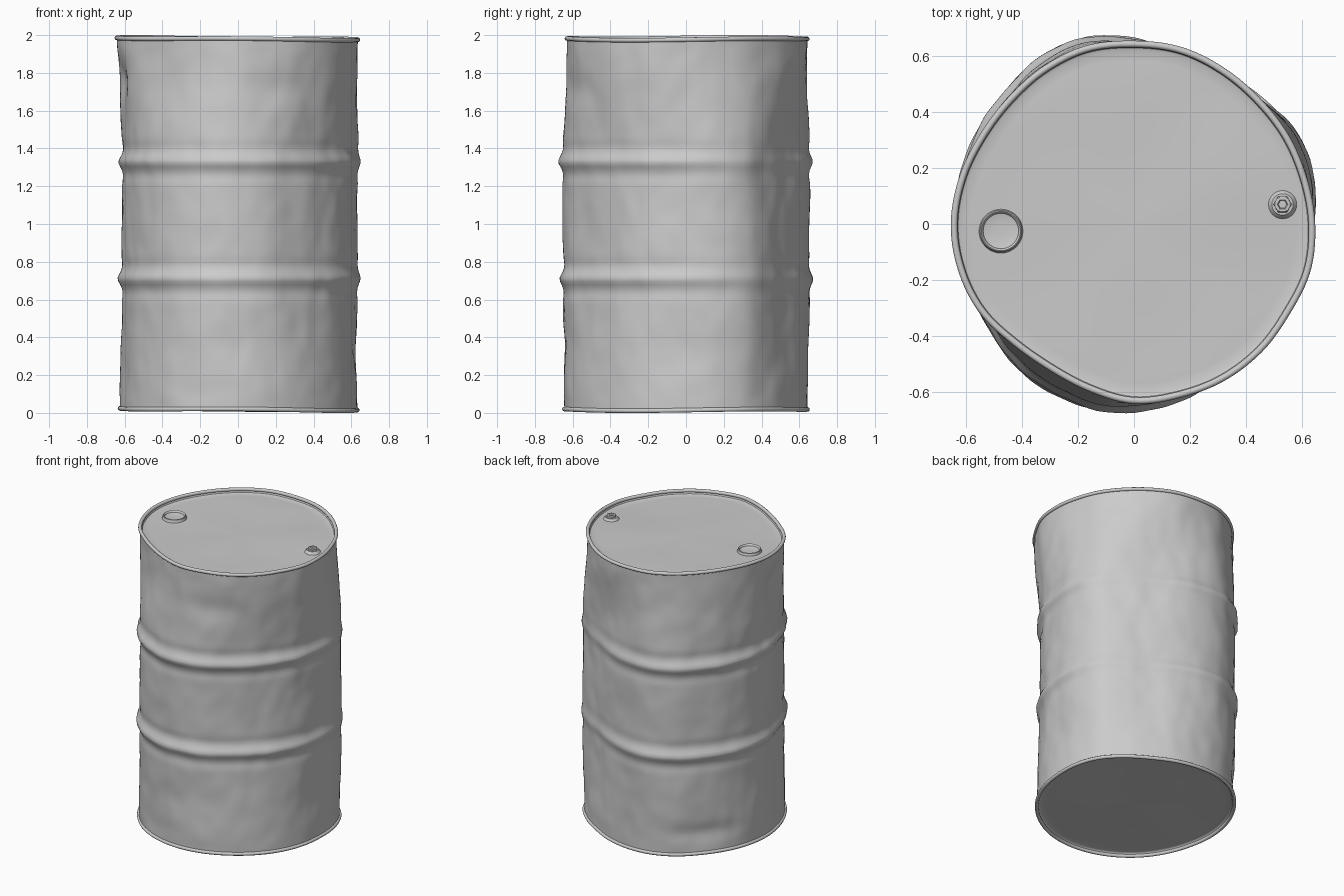
import bpy, bmesh, math
from mathutils import Vector, noise

if "Cube" in bpy.data.objects:
    bpy.data.objects.remove(bpy.data.objects["Cube"])

N = 160
# Radius every 15 degrees, from +x counter-clockwise: dented middle and top rim
MID = [.632, .66, .668, .635, .612, .63, .655, .678, .675, .65, .64, .632,
       .622, .612, .622, .642, .658, .665, .66, .642, .618, .608, .612, .622]
TOP = [.643, .635, .633, .632, .64, .65, .65, .655, .645, .633, .632, .642,
       .65, .645, .632, .607, .60, .615, .638, .638, .642, .642, .638, .648]
BOT = [.5 * m + .322 for m in MID]
# Dents: azimuth, height, angular width, vertical width, depth
DENTS = [(187, 1.76, .17, .11, .04), (78, 1.62, .22, .18, .025), (292, 1.72, .25, .08, .012),
         (2, .34, .3, .15, .014), (135, .17, .35, .06, .015), (232, 1.75, .2, .12, .012),
         (305, .95, .3, .2, .012), (40, 1.2, .2, .12, .01), (275, .4, .25, .15, .012)]


def table(t, a):
    """Smooth periodic lookup of a radius table."""
    f = (a / math.tau * 24) % 24
    i, u = int(f), f % 1
    p0, p1, p2, p3 = (t[(i + k) % 24] for k in (-1, 0, 1, 2))
    return p1 + .5 * u * (p2 - p0 + u * (2*p0 - 5*p1 + 4*p2 - p3 + u * (3*(p1 - p2) + p3 - p0)))


def smooth(t):
    t = max(0, min(1, t))
    return t * t * (3 - 2 * t)


def adiff(a, deg):
    return (a - math.radians(deg) + math.pi) % math.tau - math.pi


def radius(a, z):
    """Battered outer radius of the drum at an angle and height."""
    top, bot = smooth((z - 1.35) / .6), smooth((.6 - z) / .6)
    r = table(MID, a) * (1 - top - bot) + table(TOP, a) * top + table(BOT, a) * bot
    r -= .008
    edge = smooth(min(z, 2 - z) / .12)
    for deg, dz, wa, wz, d in DENTS:
        r -= edge * d * math.exp(-(adiff(a, deg) / wa) ** 2 - ((z - dz) / wz) ** 2)
    # Rolling hoops, flattened on the crushed side
    fade = 1 - .75 * math.exp(-(adiff(a, 45) / .7) ** 2)
    for hz in (1.33, .71):
        r += .02 * fade * math.exp(-((z - hz) / .032) ** 2)
        r -= .005 * fade * math.exp(-((abs(z - hz) - .075) / .03) ** 2)
    p = Vector((math.cos(a), math.sin(a), z)) * 3.2
    return r + edge * (.007 * noise.noise(p) + .004 * noise.noise(p * 2.3))


def loft(name, rings, cap=False, loop=False):
    """Skin a list of closed rings; optionally cap the last or join ends."""
    bm = bmesh.new()
    vs = [[bm.verts.new(p) for p in ring] for ring in rings]
    n = len(vs[0])
    for lo, hi in list(zip(vs, vs[1:])) + ([(vs[-1], vs[0])] if loop else []):
        for i in range(n):
            j = (i + 1) % n
            bm.faces.new((lo[i], lo[j], hi[j], hi[i]))
    if cap:
        bm.faces.new(vs[-1])
    bmesh.ops.recalc_face_normals(bm, faces=bm.faces)
    me = bpy.data.meshes.new(name)
    bm.to_mesh(me)
    bm.free()
    ob = bpy.data.objects.new(name, me)
    bpy.context.collection.objects.link(ob)
    bpy.context.view_layer.objects.active = ob
    ob.select_set(True)
    bpy.ops.object.shade_smooth_by_angle(angle=math.radians(40))
    ob.select_set(False)
    return ob


def drum_ring(z, dr=0, scale=1, dz=0):
    """Ring following the battered outline at height z."""
    pts = []
    for i in range(N):
        a = math.tau * i / N
        r = (radius(a, z) + dr) * scale
        wave = (.005 * math.cos(a - 2.8) + .003 * math.sin(3 * a)) * scale
        ends = smooth((abs(z - 1) - .85) / .12)
        pts.append((r * math.cos(a), r * math.sin(a), z + dz + wave * ends))
    return pts


def round_part(name, x, y, prof, n=40):
    """Turned fitting on the lid from (radius, height) pairs."""
    loft(name, [[(x + r * math.cos(math.tau * i / n), y + r * math.sin(math.tau * i / n), z)
                 for i in range(n)] for r, z in prof], cap=True)


# Drum wall
loft("drum_wall", [drum_ring(.018 + 1.964 * k / 110) for k in range(111)])

# Rolled seams at top and bottom
for name, z in (("top_rim", 1.981), ("bottom_rim", .019)):
    loft(name, [drum_ring(z, .012 * math.cos(t), 1, .012 * math.sin(t))
                for t in (math.tau * k / 10 for k in range(10))], loop=True)


def end_plate(name, z, sink):
    """Recessed end disc with gently uneven surface."""
    rings = [drum_ring(z, -.006), drum_ring(z, -.014, 1, sink * .8), drum_ring(z, -.024, 1, sink)]
    for s in (.94, .85, .75, .6, .45, .3, .15, .03):
        ring = drum_ring(z, -.024, s, sink)
        rings.append([(x, y, h + .004 * noise.noise(Vector((x * 3, y * 3, z)))) for x, y, h in ring])
    loft(name, rings, cap=True)


end_plate("lid", 1.981, -.02)
end_plate("base", .019, .015)

# Large filler opening: raised collar with dished plug
round_part("filler_collar", -.475, -.025,
           [(.082, 1.955), (.077, 1.968), (.074, 1.982), (.07, 1.985), (.066, 1.982),
            (.063, 1.972), (.045, 1.968), (.02, 1.967)])

# Small vent: pressed boss and hexagonal plug
round_part("vent_boss", .53, .07, [(.055, 1.952), (.045, 1.967), (.038, 1.975), (.03, 1.975)])
round_part("vent_plug", .53, .07, [(.033, 1.965), (.032, 1.986), (.028, 1.989), (.019, 1.989), (.015, 1.98)], 6)
